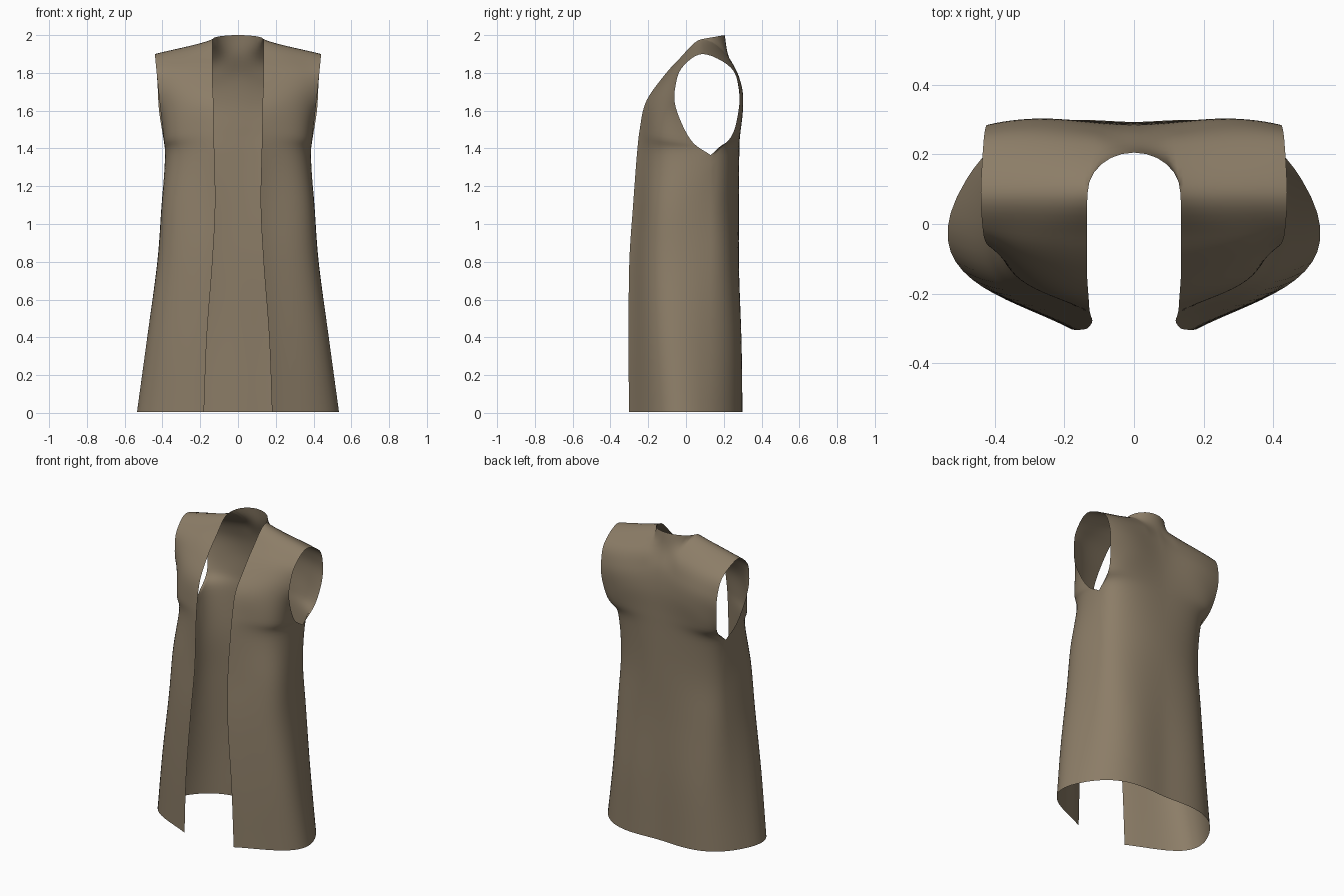
import bpy, bmesh, math
from mathutils import Vector

cube = bpy.data.objects.get("Cube")
if cube:
    bpy.data.objects.remove(cube, do_unlink=True)

PANEL, NECK, STEPS = 16, 6, 6      # samples across a panel, round the neck, between rows

# Rows below the armhole: front edge, side seam, centre back, side handle (x, y),
# fullness of the back
body_rows = [
    ((.18, -.302, .005), (.48, .13, .005), (0, .293, .005), (.18, -.29), .75),
    ((.165, -.304, .4), (.432, .13, .4), (0, .289, .4), (.16, -.34), .6),
    ((.135, -.3, .8), (.395, .13, .8), (0, .28, .8), (.115, -.37), .42),
    ((.12, -.28, 1.1), (.375, .13, 1.1), (0, .28, 1.1), (.108, -.36), .36),
    ((.125, -.26, 1.365), (.382, .13, 1.365), (0, .282, 1.365), (.03, -.31), .5),
]
# Rows beside the armhole: front edge, armhole front, armhole back, centre back,
# then the handles at the armhole front and back (x, y)
arm_rows = [
    ((.128, -.245, 1.5), (.392, .025, 1.445), (.396, .238, 1.46), (0, .284, 1.5),
     (.01, -.2), (-.06, .07)),
    ((.13, -.215, 1.64), (.412, -.055, 1.62), (.418, .278, 1.6), (0, .285, 1.65),
     (-.05, -.075), (-.17, .05)),
    ((.135, -.14, 1.755), (.425, -.053, 1.745), (.425, .28, 1.72), (0, .267, 1.78),
     (-.08, -.04), (-.17, .035)),
    ((.135, -.04, 1.87), (.434, -.015, 1.835), (.432, .235, 1.83), (0, .222, 1.9),
     (-.1, -.01), (-.15, .01)),
]
neck_point, shoulder_tip = Vector((.133, .09, 1.98)), Vector((.44, .09, 1.9))
UNDERARM = len(body_rows) - 1


def bezier(a, b, c, d, count):
    out = []
    for i in range(count + 1):
        t = i / count
        s = 1 - t
        out.append(a * s**3 + b * 3 * s * s * t + c * 3 * s * t * t + d * t**3)
    return out


def front_section(edge, side, handle):
    span = side - edge
    lead = edge + Vector((span.x * .6, span.y * .22, span.z / 3))
    return bezier(edge, lead, side + handle, side, PANEL)


def back_section(side, handle, centre):
    lead = centre + Vector((.14, 0, (side.z - centre.z) / 3))
    return bezier(side, side + handle, lead, centre, PANEL + NECK)


def spline(points):
    # Smooth curve through the points
    out = []
    last = len(points) - 1
    for i in range(last):
        p, q = points[i], points[i + 1]
        before = points[i - 1] if i else p * 2 - q
        after = points[i + 2] if i + 2 <= last else q * 2 - p
        m, n = (q - before) / 2, (after - p) / 2
        out += bezier(p, p + m / 3, q - n / 3, q, STEPS)[:-1]
    return out + [points[-1]]


# Cross-sections from hem to shoulder
fronts, backs = [], []
for edge, seam, centre, (hx, hy), fullness in body_rows:
    handle = Vector((hx, hy, 0))
    fronts.append(front_section(Vector(edge), Vector(seam), handle))
    backs.append(back_section(Vector(seam), handle * -fullness, Vector(centre)))
for edge, arm_front, arm_back, centre, (fx, fy), (bx, by) in arm_rows:
    edge, arm_front, arm_back, centre = map(Vector, (edge, arm_front, arm_back, centre))
    rise = (edge.z - arm_front.z) / 3
    fronts.append(front_section(edge, arm_front, Vector((fx, fy, rise))))
    rise = (centre.z - arm_back.z) / 3
    backs.append(back_section(arm_back, Vector((bx, by, rise)), centre))

# Shoulder seam, then the back neckline
shoulder = bezier(neck_point, neck_point + Vector((.06, 0, -.028)),
                  shoulder_tip + Vector((-.12, 0, .03)), shoulder_tip, PANEL)
neckline = []
for i in range(1, NECK + 1):
    a = math.pi / 2 * i / NECK
    neckline.append(Vector((neck_point.x * math.cos(a) if i < NECK else 0,
                            neck_point.y + .115 * math.sin(a),
                            neck_point.z + .02 * math.sin(a))))

# Lengthwise curves: front hem, over the shoulder, down to the back hem
cols = []
for j in range(PANEL + 1):
    path = [row[j] for row in fronts] + [shoulder[j]]
    path += [row[PANEL - j] for row in reversed(backs)]
    if j < PANEL:
        cols.append(spline(path))
    else:
        # The armhole column has a point at the underarm
        far = len(path) - 1 - UNDERARM
        cols.append(spline(path[:UNDERARM + 1])[:-1]
                    + spline(path[UNDERARM:far + 1])[:-1] + spline(path[far:]))

# Join front and back along the side seam
seam_col = cols[-1]
for k in range(UNDERARM * STEPS + 1):
    middle = (seam_col[k] + seam_col[-1 - k]) / 2
    seam_col[k], seam_col[-1 - k] = middle, middle.copy()

# Centre back columns, from neckline to hem
back_edge = cols[0][len(fronts) * STEPS:]
centre_cols = [back_edge]
for i, top in enumerate(neckline):
    centre_cols.append(spline([top] + [row[PANEL + 1 + i] for row in reversed(backs)]))

bm = bmesh.new()
for strip in (cols, centre_cols[::-1]):
    grid = [[bm.verts.new(p) for p in col] for col in strip]
    for left, right in zip(grid, grid[1:]):
        for j in range(len(left) - 1):
            bm.faces.new((left[j], right[j], right[j + 1], left[j + 1]))
bmesh.ops.remove_doubles(bm, verts=bm.verts, dist=.0003)
bmesh.ops.recalc_face_normals(bm, faces=bm.faces)
mesh = bpy.data.meshes.new("long_vest")
bm.to_mesh(mesh)
bm.free()

# Cloth colour
cloth = bpy.data.materials.new("taupe_cloth")
cloth.use_nodes = True
colour = (.262, .205, .136, 1)
cloth.diffuse_color = colour
cloth.node_tree.nodes["Principled BSDF"].inputs["Base Color"].default_value = colour
mesh.materials.append(cloth)

vest = bpy.data.objects.new("long_vest", mesh)
bpy.context.collection.objects.link(vest)
mirror = vest.modifiers.new("other_half", 'MIRROR')
mirror.use_clip = True
mirror.merge_threshold = .001
mesh.polygons.foreach_set("use_smooth", [True] * len(mesh.polygons))
